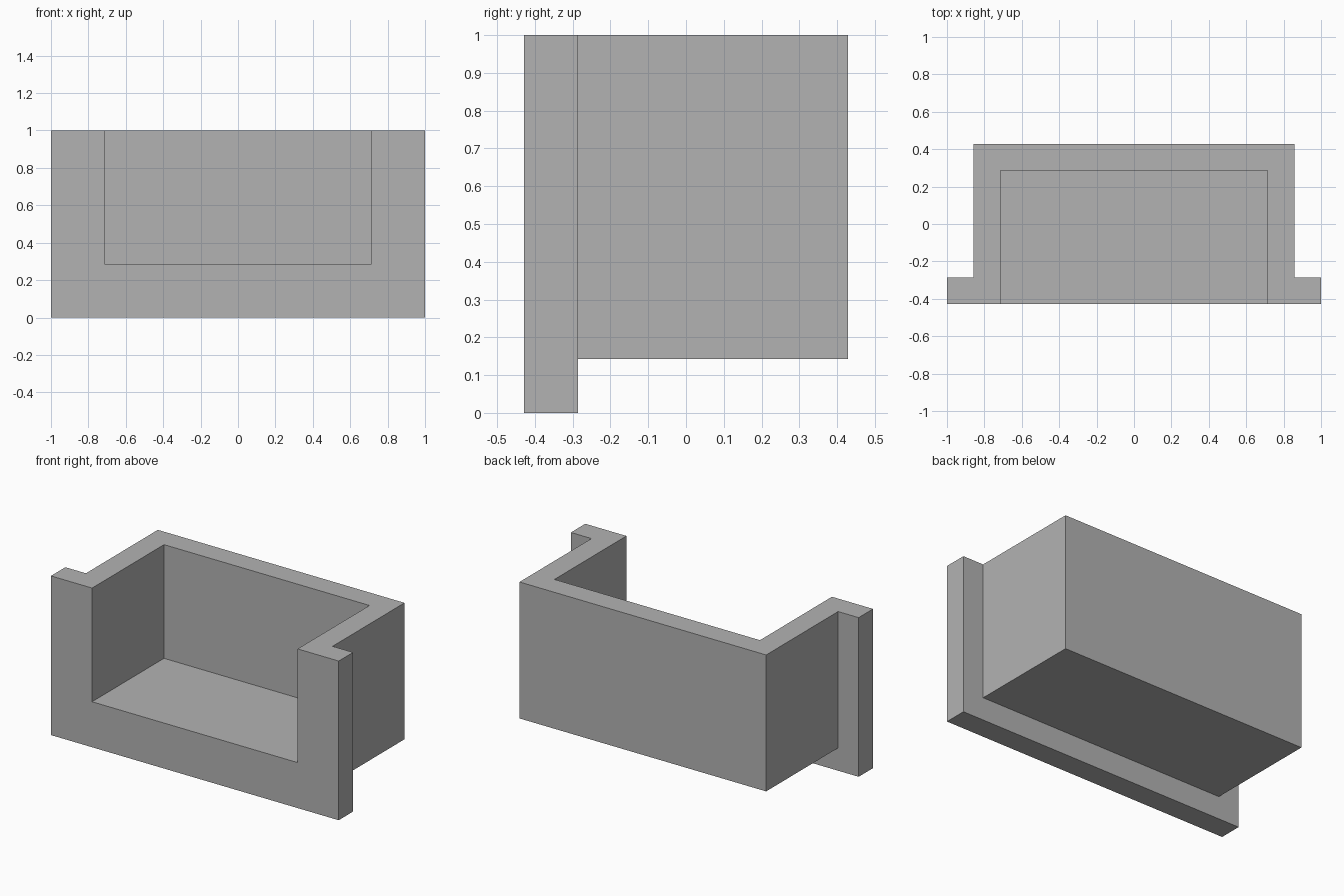
import bpy
import bmesh
from mathutils import Vector

U = 1 / 7  # wall thickness, the module of the whole design

default_cube = bpy.data.objects.get("Cube")
if default_cube:
    bpy.data.objects.remove(default_cube, do_unlink=True)

grey = bpy.data.materials.new("plain_grey")
grey.use_nodes = True
grey.diffuse_color = (0.45, 0.45, 0.45, 1)
grey.node_tree.nodes["Principled BSDF"].inputs["Base Color"].default_value = grey.diffuse_color


def box(name, low, high):
    """Box between two corners, given in modules."""
    low, high = Vector(low) * U, Vector(high) * U
    bm = bmesh.new()
    bmesh.ops.create_cube(bm, size=1)
    bmesh.ops.scale(bm, vec=high - low, verts=bm.verts)
    bmesh.ops.translate(bm, vec=(low + high) / 2, verts=bm.verts)
    mesh = bpy.data.meshes.new(name)
    bm.to_mesh(mesh)
    bm.free()
    mesh.materials.append(grey)
    obj = bpy.data.objects.new(name, mesh)
    bpy.context.collection.objects.link(obj)
    return obj


def combine(target, tool, operation):
    """Apply a boolean and discard the tool."""
    mod = target.modifiers.new(operation.lower(), 'BOOLEAN')
    mod.operation, mod.solver, mod.object = operation, 'EXACT', tool
    bpy.context.view_layer.objects.active = target
    bpy.ops.object.modifier_apply(modifier=mod.name)
    bpy.data.objects.remove(tool, do_unlink=True)


# Tray body joined to the wider front flange
drawer = box("open_front_tray", (-6, -2.5, 1), (6, 3, 7))
combine(drawer, box("front_flange", (-7, -3, 0), (7, -2, 7)), 'UNION')

# Cavity open at the top and the front
combine(drawer, box("cavity_cutter", (-5, -4, 2), (5, 2, 8)), 'DIFFERENCE')

# Merge coplanar faces into clean flat panels
bm = bmesh.new()
bm.from_mesh(drawer.data)
bmesh.ops.remove_doubles(bm, verts=bm.verts, dist=0.0001)
bmesh.ops.dissolve_limit(bm, angle_limit=0.01, verts=bm.verts, edges=bm.edges)
bmesh.ops.recalc_face_normals(bm, faces=bm.faces)
bm.to_mesh(drawer.data)
bm.free()
